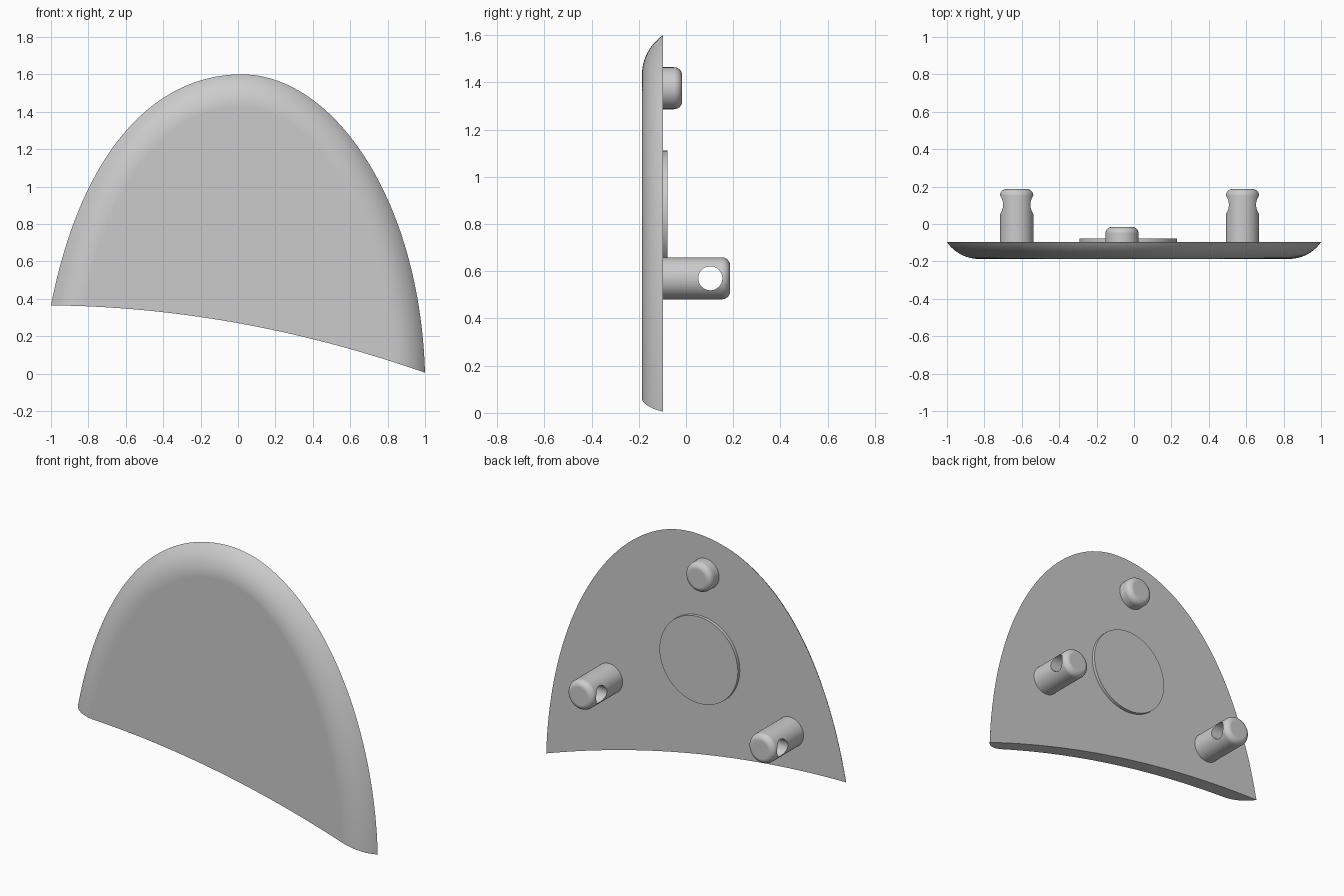
import bpy, bmesh, math
from mathutils import Vector
from mathutils.geometry import interpolate_bezier

cube = bpy.data.objects.get("Cube")
if cube:
    bpy.data.objects.remove(cube, do_unlink=True)

BACK, FRONT = -0.097, -0.187

grey = bpy.data.materials.new("light_grey")
grey.use_nodes = True
grey.diffuse_color = (0.6, 0.6, 0.6, 1)
grey.node_tree.nodes["Principled BSDF"].inputs["Base Color"].default_value = (0.6, 0.6, 0.6, 1)


def loft(name, rings):
    """Skin a stack of closed rings and cap both ends."""
    bm = bmesh.new()
    loops = [[bm.verts.new(p) for p in ring] for ring in rings]
    n = len(loops[0])
    for a, b in zip(loops, loops[1:]):
        for i in range(n):
            j = (i + 1) % n
            bm.faces.new((a[i], a[j], b[j], b[i]))
    bm.faces.new(loops[0])
    bm.faces.new(loops[-1])
    bmesh.ops.recalc_face_normals(bm, faces=bm.faces)
    mesh = bpy.data.meshes.new(name)
    bm.to_mesh(mesh)
    bm.free()
    obj = bpy.data.objects.new(name, mesh)
    bpy.context.collection.objects.link(obj)
    mesh.materials.append(grey)
    return obj


def activate(obj):
    bpy.ops.object.select_all(action='DESELECT')
    obj.select_set(True)
    bpy.context.view_layer.objects.active = obj


def cut(obj, cutter):
    activate(obj)
    mod = obj.modifiers.new("cut", 'BOOLEAN')
    mod.operation, mod.solver, mod.object = 'DIFFERENCE', 'EXACT', cutter
    bpy.ops.object.modifier_apply(modifier=mod.name)
    bpy.data.objects.remove(cutter, do_unlink=True)


def smooth(obj):
    activate(obj)
    bpy.ops.object.shade_smooth_by_angle(angle=math.radians(32))
    mod = obj.modifiers.new("flat_caps", 'WEIGHTED_NORMAL')
    mod.keep_sharp = True


def pin(name, x, z, r, y_end, rounding, sides=48):
    """Round pin pointing backwards, with a rounded tip."""
    profile = [(r, BACK - 0.02)]
    steps = 8 if rounding else 0
    for i in range(steps + 1):
        a = math.pi / 2 * i / max(steps, 1)
        profile.append((r - rounding * (1 - math.cos(a)),
                        y_end - rounding * (1 - math.sin(a))))
    angles = [2 * math.pi * i / sides for i in range(sides)]
    return loft(name, [[(x + q * math.cos(a), y, z + q * math.sin(a)) for a in angles]
                       for q, y in profile])


# Plate: arched outline with a rounded front rim
def bezier(*pts):
    return interpolate_bezier(*[Vector((x, 0, z)) for x, z in pts], 48)


arch = bezier((-1, 0.365), (-0.83, 1.23), (-0.42, 1.6), (0.02, 1.6))
arch += bezier((0.02, 1.6), (0.5, 1.6), (0.97, 0.95), (1, 0.005))[1:]
arch.insert(0, arch[0] + (arch[0] - arch[1]).normalized() * 0.4)
arch.append(arch[-1] + (arch[-1] - arch[-2]).normalized() * 0.4)

inward = []
for i in range(len(arch)):
    if i < 2:
        t = arch[1] - arch[0]
    elif i > len(arch) - 3:
        t = arch[-1] - arch[-2]
    else:
        t = arch[i + 1] - arch[i - 1]
    inward.append(Vector((t.z, 0, -t.x)).normalized())

depth, inset = BACK - FRONT, 0.17
sweep = 2 * math.atan(depth / inset)
radius = inset / math.sin(sweep)
rings = []
for k in range(13):
    a = sweep * (1 - k / 12)
    d = inset - radius * math.sin(a)
    y = FRONT + radius * (1 - math.cos(a))
    rings.append([p + n * d + Vector((0, y, 0)) for p, n in zip(arch, inward)])
plate = loft("plate", rings)

# Curved lower edge, cut straight through
xs = [-1.3 + 2.6 * i / 64 for i in range(65)]
edge = [(x, 0.27 - 0.18 * x - 0.085 * x * x) for x in xs] + [(1.3, -1), (-1.3, -1)]
cut(plate, loft("lower_cutter", [[(x, y, z) for x, z in edge] for y in (-0.5, 0.5)]))
smooth(plate)

# Pegs with cross holes
for name, x in (("left_peg", 0.58), ("right_peg", -0.627)):
    peg = pin(name, x, 0.57, 0.089, 0.187, 0.035)
    turn = [2 * math.pi * i / 32 for i in range(32)]
    cut(peg, loft("hole_cutter", [[(x + s, 0.103 + 0.051 * math.cos(a), 0.57 + 0.051 * math.sin(a))
                                   for a in turn] for s in (-0.2, 0.2)]))
    smooth(peg)

# Short upper pin and thin round pad
smooth(pin("upper_pin", -0.064, 1.375, 0.089, -0.016, 0.035))
smooth(pin("round_pad", -0.03, 0.85, 0.261, -0.078, 0, 64))
